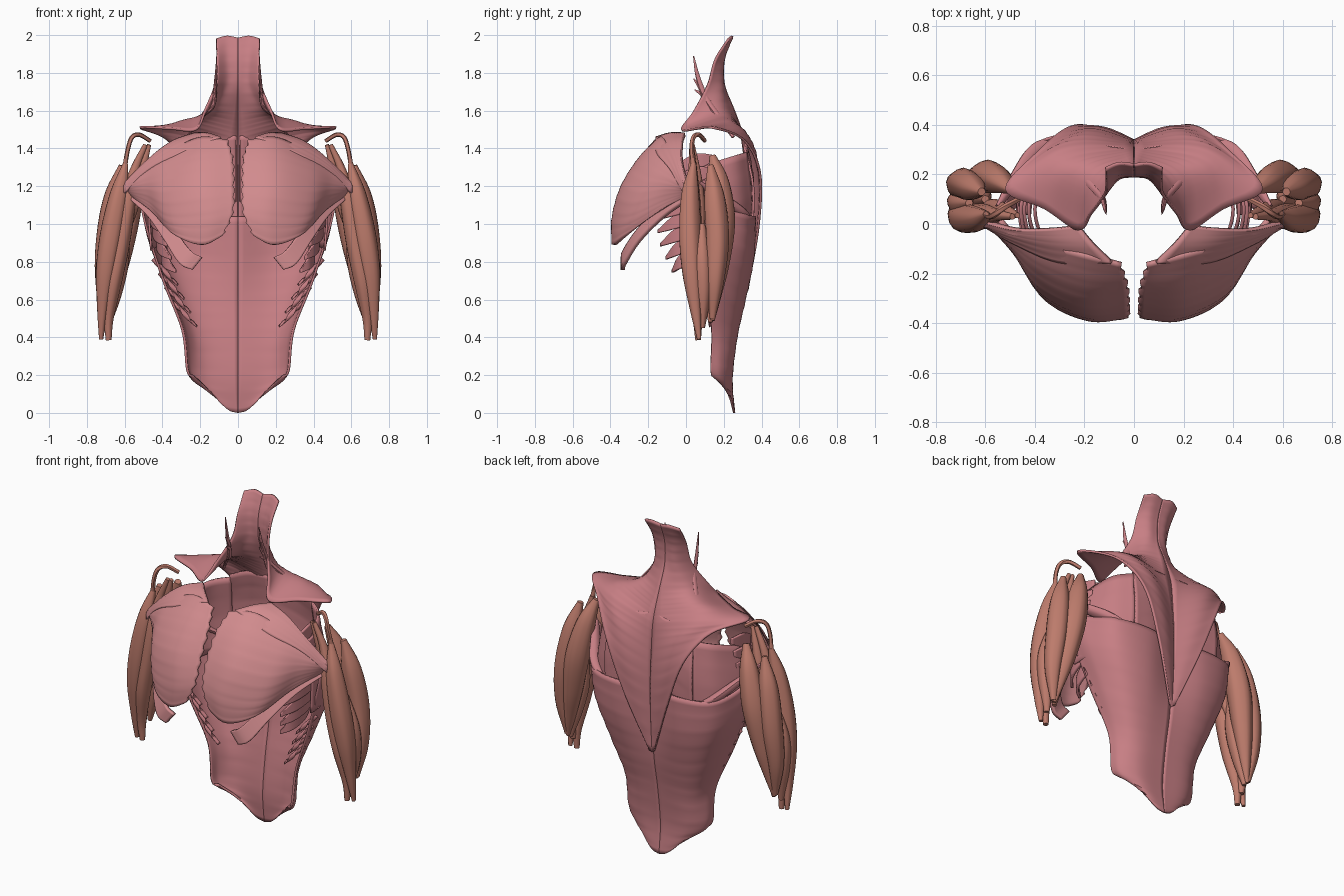
import bpy
from math import sin, cos, pi
from mathutils import Vector


def material(name, color):
    m = bpy.data.materials.new(name)
    m.diffuse_color = color
    return m


PINK = material("torso_muscle", (0.57, 0.21, 0.23, 1))
ROSE = material("chest_muscle", (0.64, 0.26, 0.27, 1))
TAN = material("arm_muscle", (0.51, 0.20, 0.15, 1))


def spline(pts, n):
    """Catmull-Rom curve through pts, n steps per span."""
    p = [Vector(q) for q in pts]
    p = [2 * p[0] - p[1]] + p + [2 * p[-1] - p[-2]]
    out = []
    for i in range(1, len(p) - 2):
        a, b, c, d = p[i - 1:i + 3]
        for k in range(n):
            t = k / n
            out.append(0.5 * (2 * b + (c - a) * t + (2 * a - 5 * b + 4 * c - d) * t * t
                              + (3 * b - a - 3 * c + d) * t ** 3))
    return out + [p[-2]]


def make(name, verts, faces, mat, thick=0):
    me = bpy.data.meshes.new(name)
    me.from_pydata([tuple(v) for v in verts], [], faces)
    me.materials.append(mat)
    me.polygons.foreach_set("use_smooth", [True] * len(me.polygons))
    ob = bpy.data.objects.new(name, me)
    bpy.context.collection.objects.link(ob)
    if thick:
        s = ob.modifiers.new("thickness", "SOLIDIFY")
        s.thickness, s.offset = thick, 0
    ob.modifiers.new("both_sides", "MIRROR").use_mirror_merge = False
    ob.select_set(True)
    bpy.context.view_layer.objects.active = ob
    bpy.ops.object.shade_smooth_by_angle(angle=0.7)
    ob.select_set(False)
    return ob


def sheet(name, rows, mat=PINK, thick=0.012, n=7, ripple=0.002, ragged=0.0):
    """Smooth muscle sheet through a grid of points; each row is a fibre line."""
    fibres = [spline(r, n) for r in rows]
    cols = [spline(c, n) for c in zip(*fibres)]
    w, h = len(cols), len(cols[0])
    verts = []
    for j in range(h):
        for i in range(w):
            v = cols[i][j].copy()
            v.y += ripple * sin(j * 2.2) * sin(pi * i / (w - 1))
            if i == 0:
                v.x += ragged * (j % 3)
            verts.append(v)
    faces = [(j * w + i, j * w + i + 1, (j + 1) * w + i + 1, (j + 1) * w + i)
             for j in range(h - 1) for i in range(w - 1)]
    return make(name, verts, faces, mat, thick)


def ribbon(name, path, widths, across=(0, 0, 1), mat=PINK, thick=0.014):
    a = Vector(across).normalized()
    rows = [[Vector(p) + a * w * s for p, w in zip(path, widths)] for s in (1, 0, -1)]
    return sheet(name, rows, mat, thick, 5, 0)


def belly(name, path, mat=TAN, flat=1.0, seg=18):
    """Tapered muscle belly along (x, y, z, radius) points."""
    pts = spline(path, 6)
    verts, faces = [], []
    for k, p in enumerate(pts):
        c = p.xyz
        t = (pts[min(k + 1, len(pts) - 1)].xyz - pts[max(k - 1, 0)].xyz).normalized()
        u = Vector((0, 1, 0)) - t * t.y
        u.normalize()
        v = t.cross(u)
        for s in range(seg):
            a = 2 * pi * s / seg
            r = p.w * (1 + 0.04 * sin(5 * a + k * 0.12))
            verts.append(c + u * r * cos(a) + v * r * flat * sin(a))
    for k in range(len(pts) - 1):
        for s in range(seg):
            q = (s + 1) % seg
            faces.append((k * seg + s, k * seg + q, (k + 1) * seg + q, (k + 1) * seg + s))
    faces += [tuple(range(seg))[::-1], tuple(range(len(verts) - seg, len(verts)))]
    return make(name, verts, faces, mat)


# Trapezius: neck, shoulder drape and long lower point
sheet("trapezius", [
    [(.001, .24, 1.985), (.06, .245, 1.995), (.115, .225, 1.98)],
    [(.001, .2, 1.87), (.06, .195, 1.87), (.112, .155, 1.87)],
    [(.001, .2, 1.74), (.065, .185, 1.74), (.12, .115, 1.74)],
    [(.001, .25, 1.61), (.13, .18, 1.62), (.175, .04, 1.6)],
    [(.001, .28, 1.53), (.2, .2, 1.57), (.225, -.025, 1.5)],
    [(.001, .3, 1.47), (.28, .24, 1.54), (.36, .06, 1.505)],
    [(.001, .315, 1.4), (.29, .31, 1.485), (.52, .14, 1.51)],
    [(.001, .325, 1.28), (.2, .365, 1.38), (.38, .3, 1.45)],
    [(.001, .335, 1.12), (.13, .385, 1.19), (.26, .39, 1.28)],
    [(.001, .335, .92), (.07, .365, .95), (.15, .385, 1.0)],
    [(.001, .32, .64), (.006, .322, .645), (.016, .325, .65)]])

# Latissimus: broad back sheet wrapping to the armpit
sheet("latissimus", [
    [(.001, .32, 1.04), (.2, .365, 1.04), (.4, .32, 1.05), (.485, .17, 1.1), (.53, .06, 1.22)],
    [(.001, .315, .8), (.2, .355, .82), (.375, .31, .85), (.46, .18, .9), (.49, .06, 1.0)],
    [(.001, .3, .6), (.17, .31, .6), (.29, .28, .62), (.365, .2, .66), (.395, .1, .7)],
    [(.001, .265, .4), (.14, .265, .4), (.22, .24, .4), (.27, .19, .42), (.295, .135, .44)],
    [(.001, .24, .18), (.13, .24, .18), (.2, .22, .19), (.25, .18, .2), (.268, .13, .225)],
    [(.001, .255, .0), (.05, .25, .015), (.11, .235, .07), (.16, .21, .125), (.235, .15, .2)]])

# Rhomboid under the trapezius
sheet("rhomboid", [
    [(.01, .295, 1.47), (.15, .315, 1.45), (.27, .31, 1.4)],
    [(.01, .315, 1.3), (.15, .35, 1.25), (.29, .355, 1.2)],
    [(.01, .315, 1.12), (.15, .35, 1.03), (.29, .35, .95)]])

# Serratus: side wall, then forward pointing slips
sheet("serratus_wall", [
    [(.27, .32, 1.38), (.36, .25, 1.36), (.41, .13, 1.32), (.42, .04, 1.28)],
    [(.28, .345, 1.15), (.39, .27, 1.13), (.46, .14, 1.1), (.47, .03, 1.1)],
    [(.29, .335, .93), (.4, .27, .9), (.45, .15, .87), (.46, .04, .86)]], n=6)
for i in range(8):
    t = i / 7
    z = 1.33 - .49 * t
    bow = sin(pi * t)
    x = .425 - .025 * t + .05 * bow
    ribbon("serratus_slip", [
        (x - .02, .15, z + .02), (x, .06, z), (x - .02, -.03 - .03 * bow, z - .04),
        (x - .07, -.07 - .08 * bow, z - .09)], (.015, .042, .036, .008))

# Squared rib slips on the inner front edge of the back sheet
for i in range(4):
    t = i / 3
    a = Vector((.425 - .1 * t, .11 + .03 * t, .79 - .22 * t))
    ribbon("rib_slip", [a, a + Vector((-.04, -.015, -.045)), a + Vector((-.08, -.01, -.09))],
           (.036, .037, .037), (.6, 0, .5), thick=.02)

# Levator slips at the side of the neck
for i in range(4):
    belly("levator_slip", [
        (.112, .04 + .006 * (i % 2), 1.89 - .06 * i, .003), (.118, .065 + .008 * i, 1.77 - .03 * i, .012),
        (.135, .11, 1.66 - .015 * i, .014), (.2, .18, 1.56, .014), (.27, .25, 1.46, .01)], PINK, .6, 8)

# Chest: main fan, upper band and lower slip
sheet("pectoral_fan", [
    [(.05, -.16, 1.44), (.2, -.12, 1.455), (.36, -.08, 1.38), (.5, -.035, 1.29), (.61, 0, 1.2)],
    [(.022, -.245, 1.34), (.2, -.24, 1.34), (.38, -.17, 1.29), (.5, -.075, 1.24), (.6, 0, 1.19)],
    [(.016, -.325, 1.2), (.2, -.335, 1.19), (.38, -.25, 1.16), (.485, -.11, 1.18), (.59, .01, 1.18)],
    [(.022, -.37, 1.06), (.18, -.38, 1.03), (.36, -.295, 1.03), (.465, -.13, 1.11), (.58, .015, 1.17)],
    [(.075, -.38, .94), (.19, -.38, .89), (.33, -.315, .94), (.445, -.15, 1.06), (.57, .02, 1.16)]],
    ROSE, .018, ragged=.006)
sheet("pectoral_upper_band", [
    [(.225, -.005, 1.475), (.35, -.02, 1.43), (.48, -.02, 1.33), (.62, .015, 1.19)],
    [(.16, -.085, 1.475), (.33, -.075, 1.415), (.48, -.045, 1.315), (.61, 0, 1.18)],
    [(.09, -.155, 1.455), (.3, -.15, 1.37), (.47, -.08, 1.285), (.6, -.005, 1.16)]], ROSE, .022)
ribbon("pectoral_lower_slip", [
    (.215, -.335, .79), (.28, -.325, .825), (.36, -.25, .94), (.45, -.12, 1.07), (.56, .02, 1.16)],
    (.042, .045, .04, .04, .03), (.6, 0, -.75), ROSE, .022)

# Upper arm, front group
belly("biceps_long_head", [
    (.595, .04, 1.32, .014), (.63, .022, 1.16, .046), (.67, .02, .95, .058), (.7, .03, .75, .052),
    (.717, .05, .55, .03), (.725, .07, .39, .011)])
belly("biceps_short_head", [
    (.49, .03, 1.42, .012), (.55, .035, 1.28, .024), (.59, .03, 1.1, .046), (.625, .03, .9, .052),
    (.66, .035, .7, .046), (.685, .06, .5, .026), (.685, .065, .385, .015)])
belly("biceps_tendon", [
    (.6, .04, 1.3, .013), (.582, .03, 1.4, .012), (.56, .04, 1.46, .012),
    (.52, .07, 1.472, .012), (.465, .1, 1.44, .011)], seg=10)
belly("coracobrachialis", [
    (.47, .035, 1.42, .011), (.52, .055, 1.25, .027), (.56, .07, 1.08, .03), (.61, .08, .9, .012)])
belly("brachialis", [
    (.665, .085, 1.0, .015), (.695, .085, .82, .05), (.705, .09, .65, .045), (.695, .085, .45, .015)])

# Upper arm, rear group
belly("triceps_lateral_head", [
    (.615, .13, 1.31, .016), (.655, .15, 1.14, .054), (.69, .165, .92, .06),
    (.71, .155, .7, .045), (.695, .14, .5, .015)])
belly("triceps_long_head", [
    (.5, .14, 1.36, .018), (.545, .175, 1.22, .052), (.59, .19, 1.02, .067), (.63, .175, .8, .055),
    (.665, .155, .62, .032), (.69, .14, .49, .012)])
belly("triceps_medial_head", [
    (.6, .1, 1.0, .015), (.62, .11, .82, .045), (.65, .12, .64, .037), (.68, .13, .48, .012)])

# Teres strip from the shoulder blade edge to the arm
belly("teres", [(.3, .345, 1.0, .014), (.4, .29, 1.06, .034), (.48, .18, 1.14, .03), (.55, .07, 1.22, .012)],
      PINK, .7)
